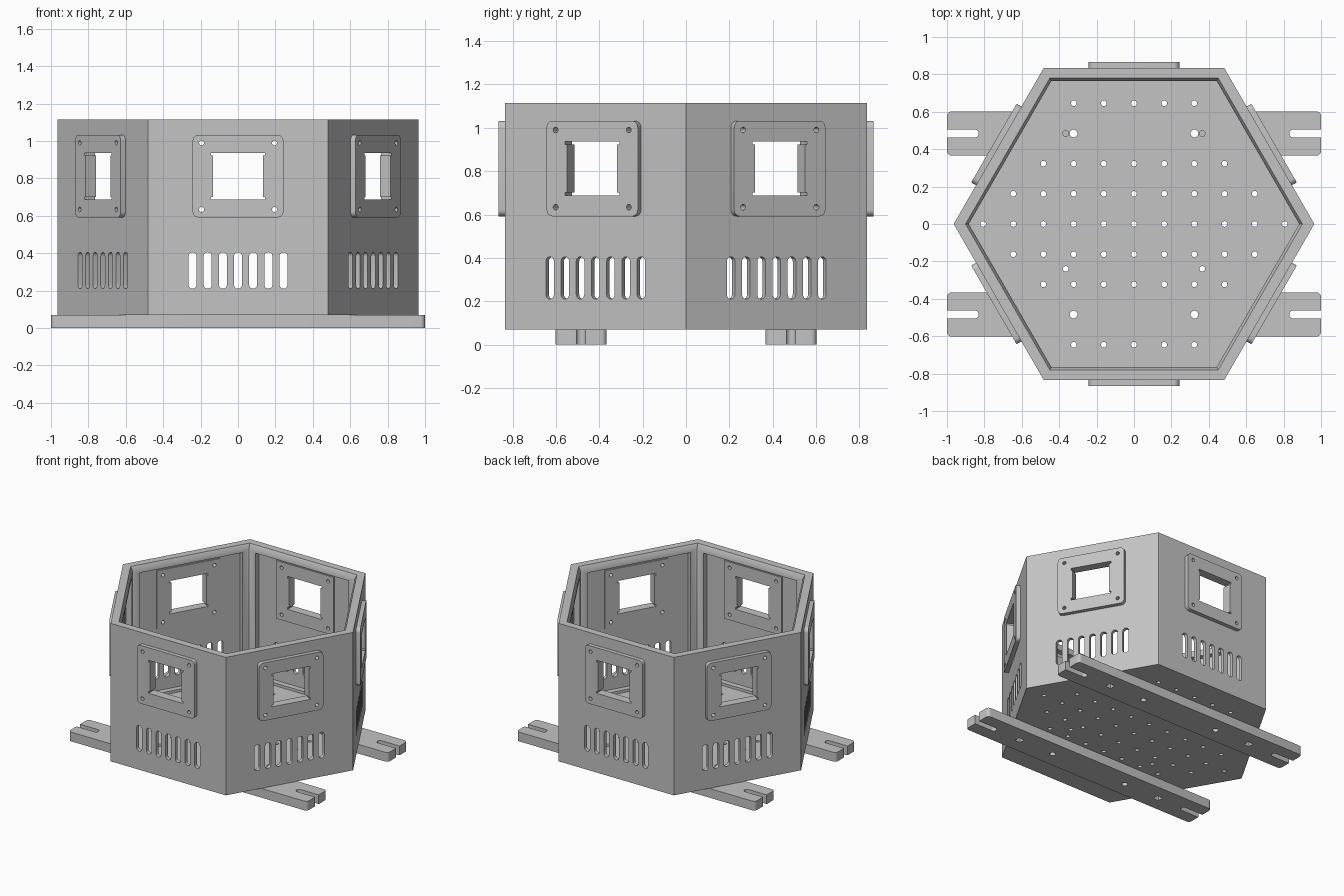
import bpy, bmesh
from math import sin, cos, pi, radians
from mathutils import Matrix, Vector

cube = bpy.data.objects.get("Cube")
if cube:
    bpy.data.objects.remove(cube)

grey = bpy.data.materials.new("plain_grey")
grey.use_nodes = True
grey.diffuse_color = (0.55, 0.55, 0.55, 1)
grey.node_tree.nodes["Principled BSDF"].inputs["Base Color"].default_value = grey.diffuse_color

APOTHEM, TOP, BASE, FLOOR = 0.835, 1.115, 0.07, 0.1
INNER, PANEL = 0.765, 0.807
WINDOW_Z = 0.812


def rounded(cx, cy, w, h, r, seg=6):
    """Outline of a rounded rectangle; a circle or slot when r is half its width."""
    pts = []
    for i, (sx, sy) in enumerate([(1, 1), (-1, 1), (-1, -1), (1, -1)]):
        for j in range(seg + 1):
            a = (i + j / seg) * pi / 2
            p = Vector((cx + sx * (w / 2 - r) + r * cos(a),
                        cy + sy * (h / 2 - r) + r * sin(a)))
            if not pts or (p - pts[-1]).length > 1e-4:
                pts.append(p)
    if (pts[0] - pts[-1]).length < 1e-4:
        pts.pop()
    return pts


def rect(cx, cy, w, h):
    return [(cx + sx * w / 2, cy + sy * h / 2)
            for sx, sy in [(1, 1), (-1, 1), (-1, -1), (1, -1)]]


def prism(bm, outline, lo, hi, side=None):
    """Extrude upward, or outward through wall number 'side'."""
    if side is None:
        place = lambda u, v, d: Vector((u, v, d))
    else:
        turn = Matrix.Rotation(radians(60 * side), 3, "Z")
        place = lambda u, v, d: turn @ Vector((u, -d, v))
    low = [bm.verts.new(place(p[0], p[1], lo)) for p in outline]
    high = [bm.verts.new(place(p[0], p[1], hi)) for p in outline]
    faces = [bm.faces.new(low[::-1]), bm.faces.new(high)]
    n = len(low)
    for i in range(n):
        j = (i + 1) % n
        faces.append(bm.faces.new([low[i], low[j], high[j], high[i]]))
    bmesh.ops.recalc_face_normals(bm, faces=faces)


def finish(bm, name):
    mesh = bpy.data.meshes.new(name)
    bm.to_mesh(mesh)
    bm.free()
    mesh.materials.append(grey)
    obj = bpy.data.objects.new(name, mesh)
    bpy.context.scene.collection.objects.link(obj)
    return obj


def cut(obj, bm):
    cutter = finish(bm, "cutter")
    cutter.hide_render = True
    mod = obj.modifiers.new("cut", "BOOLEAN")
    mod.operation, mod.solver, mod.object = "DIFFERENCE", "EXACT", cutter
    bpy.context.view_layer.update()
    graph = bpy.context.evaluated_depsgraph_get()
    result = bpy.data.meshes.new_from_object(obj.evaluated_get(graph))
    obj.modifiers.clear()
    obj.data = result
    bpy.data.objects.remove(cutter)


def window_cuts(bm, lo, hi, side):
    # square opening with small relief notches in its corners, and screw holes
    quarter = [(0.145, 0.11), (0.145, 0.125)]
    inner = (0.133, 0.11)
    half = [inner] + quarter
    outline = half + [(-x, z) for x, z in half[::-1]]
    outline += [(-x, -z) for x, z in half] + [(x, -z) for x, z in half[::-1]]
    prism(bm, [(x, z + WINDOW_Z) for x, z in outline], lo, hi, side)
    for sx in (-1, 1):
        for sz in (-1, 1):
            prism(bm, rounded(sx * 0.195, WINDOW_Z + sz * 0.178, 0.026, 0.026, 0.013, 4),
                  lo, hi, side)


# Hexagonal tub: outer wall, chamfered rim, inner wall and floor
bm = bmesh.new()
rings = []
for apothem, z in [(APOTHEM, BASE), (APOTHEM, TOP), (0.78, TOP),
                   (INNER, 1.085), (INNER, FLOOR)]:
    r = apothem / cos(pi / 6)
    rings.append([bm.verts.new((r * cos(k * pi / 3), r * sin(k * pi / 3), z))
                  for k in range(6)])
for a, b in zip(rings, rings[1:]):
    for k in range(6):
        m = (k + 1) % 6
        bm.faces.new([a[k], a[m], b[m], b[k]])
bm.faces.new(rings[0][::-1])
bm.faces.new(rings[-1])
bmesh.ops.recalc_face_normals(bm, faces=bm.faces)
tub = finish(bm, "hexagonal_housing")

# Recessed inner panels that thin the walls
bm = bmesh.new()
for side in range(6):
    prism(bm, rect(0, 0.59, 0.78, 0.94), 0.72, PANEL, side)
cut(tub, bm)

# Windows, vent slots and floor holes
bm = bmesh.new()
for side in range(6):
    window_cuts(bm, 0.74, 0.9, side)
    for i in range(-3, 4):
        prism(bm, rounded(i * 0.081, 0.308, 0.043, 0.195, 0.0214), 0.74, 0.9, side)
PITCH = 0.1613
holes = []
for row, count in [(0, 5), (1, 4), (2, 3), (4, 2)]:
    for sy in ((1, -1) if row else (1,)):
        holes += [(i * PITCH, sy * row * PITCH, 0.03) for i in range(-count, count + 1)]
for sx in (-1, 1):
    holes += [(sx * 0.323, sy * 0.484, 0.042) for sy in (-1, 1)]
    holes += [(sx * 0.365, 0.484, 0.03), (sx * 0.365, -0.24, 0.03)]
for x, y, d in holes:
    prism(bm, rounded(x, y, d, d, d / 2, 4), 0, 0.15)
cut(tub, bm)
parts = [tub]

# Raised window frames outside, thin backing plates inside
for name, lo, hi, radius in [("window_frame", APOTHEM, 0.865, 0.03),
                             ("window_backing", PANEL - 0.008, PANEL, 0)]:
    bm = bmesh.new()
    shape = rounded(0, WINDOW_Z, 0.485, 0.44, radius) if radius else rect(0, WINDOW_Z, 0.485, 0.44)
    prism(bm, shape, lo, hi, 0)
    frame = finish(bm, name)
    bm = bmesh.new()
    window_cuts(bm, 0.74, 0.9, 0)
    cut(frame, bm)
    parts.append(frame)
    for side in range(1, 6):
        copy = bpy.data.objects.new(name, frame.data)
        copy.rotation_euler.z = radians(60 * side)
        bpy.context.scene.collection.objects.link(copy)

# Mounting bars with open end slots and fastener holes
for name, y in [("front_mounting_bar", -0.484), ("back_mounting_bar", 0.484)]:
    bm = bmesh.new()
    prism(bm, rounded(0, y, 2, 0.236, 0.025), 0, BASE)
    bar = finish(bm, name)
    bm = bmesh.new()
    for sx in (-1, 1):
        prism(bm, rounded(sx * 0.965, y, 0.27, 0.043, 0.0214), -0.1, 0.2)
        prism(bm, rounded(sx * 0.323, y, 0.042, 0.042, 0.021, 4), -0.1, 0.2)
        prism(bm, rect(sx * 0.62, y, 0.045, 0.045), -0.1, 0.04)
    cut(bar, bm)
    parts.append(bar)

# Smooth the rounded corners, keep the edges sharp
bpy.ops.object.select_all(action="DESELECT")
for obj in parts:
    obj.select_set(True)
bpy.context.view_layer.objects.active = tub
bpy.ops.object.shade_smooth_by_angle(angle=radians(32))
